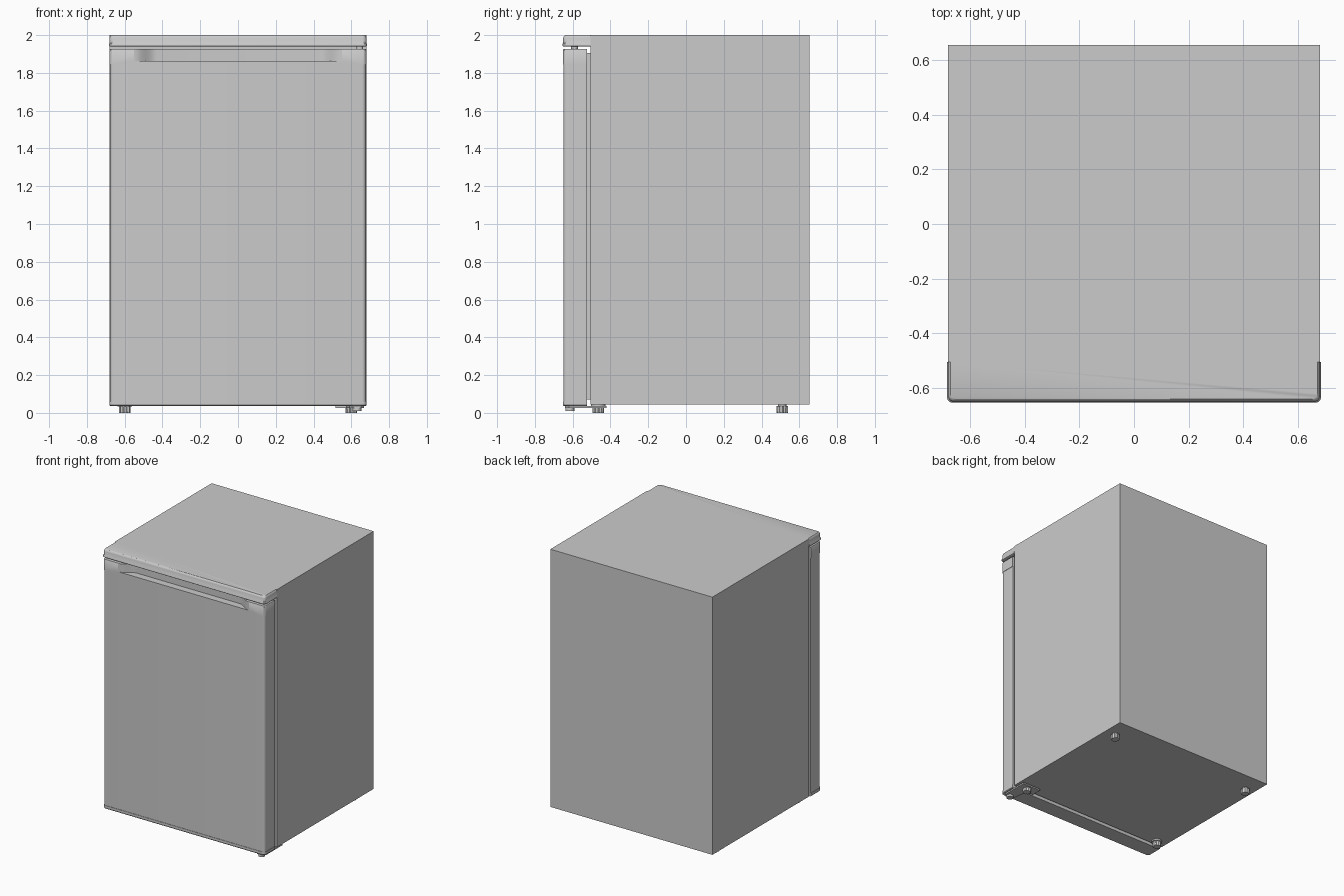
import bpy, bmesh, math

if "Cube" in bpy.data.objects:
    bpy.data.objects.remove(bpy.data.objects["Cube"])


def loft(name, layers, smooth=True):
    """Stack (outline, z) layers into one closed solid."""
    bm = bmesh.new()
    rings = [[bm.verts.new((x, y, z)) for x, y in pts] for pts, z in layers]
    n = len(rings[0])
    for a, b in zip(rings, rings[1:]):
        for i in range(n):
            j = (i + 1) % n
            bm.faces.new((a[i], a[j], b[j], b[i]))
    bm.faces.new(rings[0][::-1])
    bm.faces.new(rings[-1])
    bmesh.ops.recalc_face_normals(bm, faces=bm.faces)
    mesh = bpy.data.meshes.new(name)
    bm.to_mesh(mesh)
    bm.free()
    obj = bpy.data.objects.new(name, mesh)
    bpy.context.collection.objects.link(obj)
    if smooth:
        activate(obj)
        bpy.ops.object.shade_smooth_by_angle(angle=math.radians(35))
    return obj


def activate(obj):
    bpy.ops.object.select_all(action='DESELECT')
    obj.select_set(True)
    bpy.context.view_layer.objects.active = obj


def rect(hw, y0, y1):
    return [(-hw, y0), (hw, y0), (hw, y1), (-hw, y1)]


def front_rounded(hw, y0, y1, r=0.02, steps=6):
    """Rectangle whose two front (-y) corners are rounded."""
    pts = []
    for cx, start in ((-hw + r, math.pi), (hw - r, 1.5 * math.pi)):
        for i in range(steps + 1):
            a = start + i / steps * math.pi / 2
            pts.append((cx + r * math.cos(a), y0 + r + r * math.sin(a)))
    return pts + [(hw, y1), (-hw, y1)]


def circle(cx, cy, r, n=24):
    return [(cx + r * math.cos(2 * math.pi * i / n),
             cy + r * math.sin(2 * math.pi * i / n)) for i in range(n)]


def knurled(cx, cy, r, lobes=10):
    """Notched outline for the screw feet."""
    pts = []
    for i in range(lobes * 4):
        a = 2 * math.pi * i / (lobes * 4)
        rr = r if i % 4 < 2 else r * 0.87
        pts.append((cx + rr * math.cos(a), cy + rr * math.sin(a)))
    return pts


# Cabinet and door seal
loft("cabinet", [(rect(0.68, -0.505, 0.655), 0.045), (rect(0.68, -0.505, 0.655), 2.0)], False)
loft("door_seal", [(rect(0.665, -0.527, -0.504), 0.07), (rect(0.665, -0.527, -0.504), 1.905)], False)

# Worktop front edge with a slightly flared lower lip
loft("top_trim", [(front_rounded(hw, y, -0.505), z) for hw, y, z in (
    (0.680, -0.650, 1.940), (0.684, -0.654, 1.943), (0.684, -0.654, 1.953),
    (0.680, -0.650, 1.959), (0.680, -0.650, 1.985), (0.677, -0.646, 1.995),
    (0.672, -0.640, 2.000))])

# Door panel and bottom cap
loft("door_panel", [(front_rounded(0.677, -0.649, -0.525), z) for z in (0.06, 1.845)])
loft("door_bottom_cap", [(front_rounded(hw, y, -0.525), z) for hw, y, z in (
    (0.676, -0.648, 0.036), (0.680, -0.652, 0.041), (0.680, -0.652, 0.060))])

# Door top cap with a scooped grip whose ends sweep in along an S curve
cap = loft("door_top_cap", [(front_rounded(hw, y, -0.525), z) for hw, y, z in (
    (0.680, -0.652, 1.845), (0.680, -0.652, 1.921), (0.677, -0.649, 1.926))])
depth, front = 0.055, -0.652
side = []
for i in range(11):
    t = i / 10
    side.append((0.55 - 0.12 * t, front + depth * (0.5 - 0.5 * math.cos(math.pi * t))))
grip = [(-0.55, front - 0.05), (0.55, front - 0.05)] + side + [(-x, y) for x, y in reversed(side)]
cutter = loft("grip_cutter", [(grip, 1.863), (grip, 1.96)])
cutter.hide_render = True
cut = cap.modifiers.new("grip", 'BOOLEAN')
cut.operation = 'DIFFERENCE'
cut.solver = 'EXACT'
cut.object = cutter
activate(cap)
bpy.ops.object.modifier_move_to_index(modifier="grip", index=0)
bpy.ops.object.modifier_apply(modifier="grip")
bpy.data.objects.remove(cutter, do_unlink=True)

# Upper hinge pin in the gap between door and worktop
loft("upper_hinge_pin", [(circle(0.645, -0.59, 0.018), 1.92), (circle(0.645, -0.59, 0.018), 1.945)])

# Lower hinge bracket: plate under the cabinet with an arm to the door pin
plate = [(0.515, -0.50), (0.575, -0.50), (0.59, -0.62), (0.61, -0.64), (0.65, -0.64),
         (0.668, -0.62), (0.668, -0.42), (0.515, -0.42)]
loft("lower_hinge_bracket", [(plate, 0.026), (plate, 0.037)], False)
loft("lower_hinge_pin", [(circle(0.63, -0.615, 0.024), 0.010), (circle(0.63, -0.615, 0.024), 0.04)])

# Four screw feet
for depth_name, y in (("front", -0.465), ("back", 0.51)):
    for side_name, x in (("left", -0.60), ("right", 0.60)):
        loft(f"{depth_name}_{side_name}_foot",
             [(knurled(x, y, 0.030), 0.0), (knurled(x, y, 0.031), 0.036)], False)
        top = 0.038 if depth_name == "front" else 0.022
        loft(f"{depth_name}_{side_name}_foot_collar",
             [(circle(x, y, top), 0.034), (circle(x, y, top), 0.047)])
